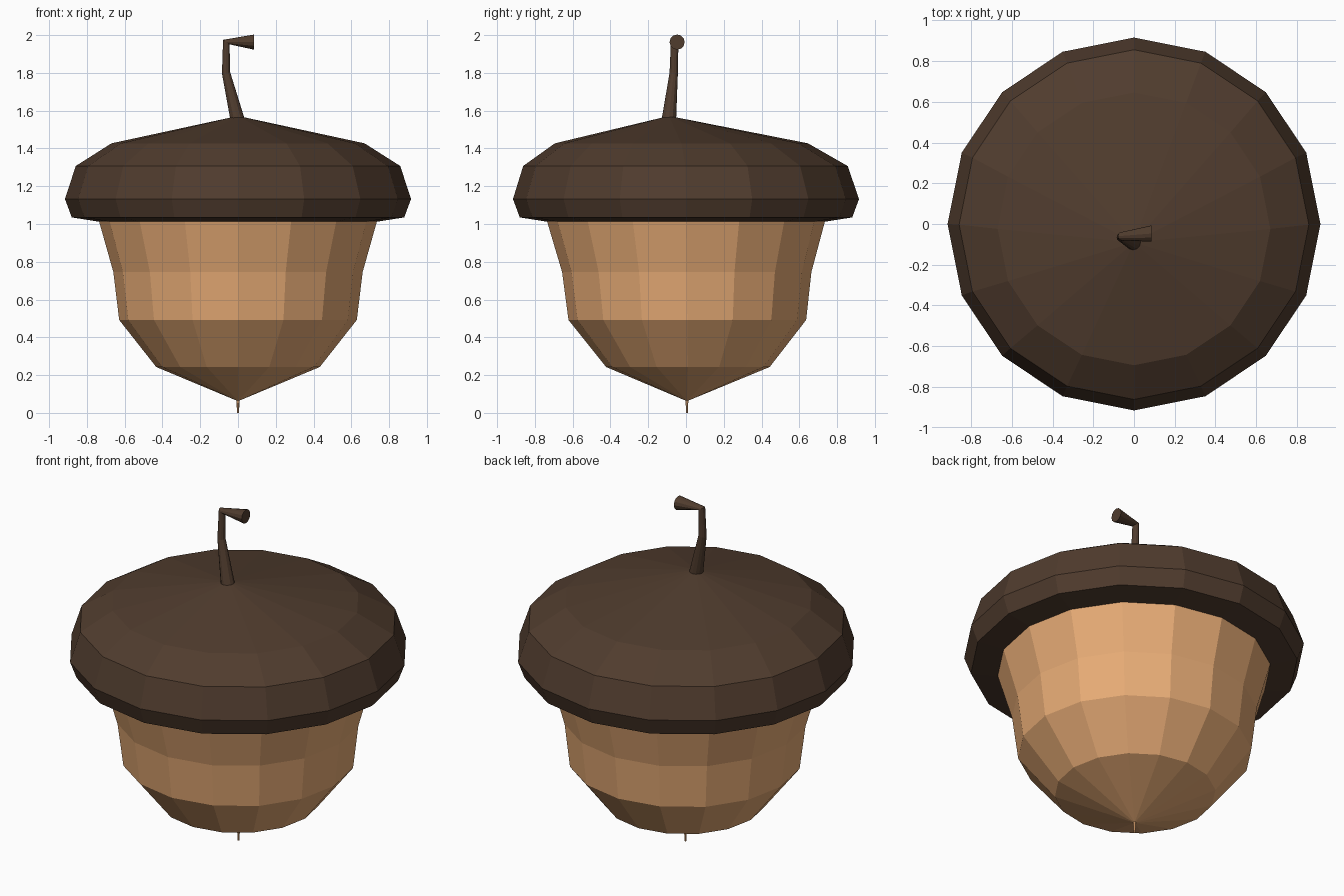
import bpy, bmesh
from math import sin, cos, tau
from mathutils import Vector

if "Cube" in bpy.data.objects:
    bpy.data.objects.remove(bpy.data.objects["Cube"])


def material(name, rgb):
    m = bpy.data.materials.new(name)
    m.diffuse_color = (*rgb, 1)
    m.use_nodes = True
    m.node_tree.nodes["Principled BSDF"].inputs["Base Color"].default_value = m.diffuse_color
    return m


def skin(name, rings, mat, sides, cap_ends=False):
    """Skin rings of (centre, radius, u axis, v axis); radius 0 makes a point."""
    bm = bmesh.new()
    loops = []
    for c, r, u, v in rings:
        n = sides if r else 1
        loops.append([bm.verts.new(Vector(c) + r * (Vector(u) * cos(tau * i / n)
                      + Vector(v) * sin(tau * i / n))) for i in range(n)])
    for a, b in zip(loops, loops[1:]):
        for i in range(sides):
            j = (i + 1) % sides
            quad = [a[i % len(a)], a[j % len(a)], b[j % len(b)], b[i % len(b)]]
            bm.faces.new(list(dict.fromkeys(quad)))
    if cap_ends:
        for loop in (loops[0], loops[-1]):
            if len(loop) > 2:
                bm.faces.new(loop)
    bmesh.ops.recalc_face_normals(bm, faces=bm.faces)
    me = bpy.data.meshes.new(name)
    bm.to_mesh(me)
    bm.free()
    me.materials.append(mat)
    ob = bpy.data.objects.new(name, me)
    bpy.context.collection.objects.link(ob)
    return ob


def flat(profile):
    """Horizontal rings from (radius, z, y offset)."""
    return [((0, y, z), r, (1, 0, 0), (0, 1, 0)) for r, z, y in profile]


nut_mat = material("nut_tan", (0.80, 0.41, 0.18))
cap_mat = material("cap_brown", (0.08, 0.045, 0.027))

# Nut body, closed just inside the cap
skin("nut", flat([(0, 0.062, 0.005), (0.433, 0.243, 0.01), (0.629, 0.492, 0.007),
                  (0.66, 0.746, 0.004), (0.735, 1.012, 0)]), nut_mat, 16, True)

# Tiny point under the nut
skin("nut_tip", flat([(0.005, 0, 0.005), (0.009, 0.07, 0.005)]), nut_mat, 6, True)

# Cap with an off-centre peak
skin("cap", flat([(0.735, 1.012, 0), (0.88, 1.035, 0), (0.916, 1.132, 0),
                  (0.859, 1.307, -0.003), (0.67, 1.427, -0.024),
                  (0, 1.572, -0.09)]), cap_mat, 16)

# Bent stem: mitred at the elbow, flared at the cut end
Y = (0, 1, 0)
skin("stem", [((-0.004, -0.09, 1.56), 0.038, (1, 0, 0), Y),
              ((-0.063, -0.065, 1.80), 0.022, (1, 0, 0.1), Y),
              ((-0.062, -0.06, 1.963), 0.02, (0.85, 0, -0.6), Y),
              ((0.085, -0.047, 1.963), 0.04, (0, 0, -1), Y)], cap_mat, 12, True)
